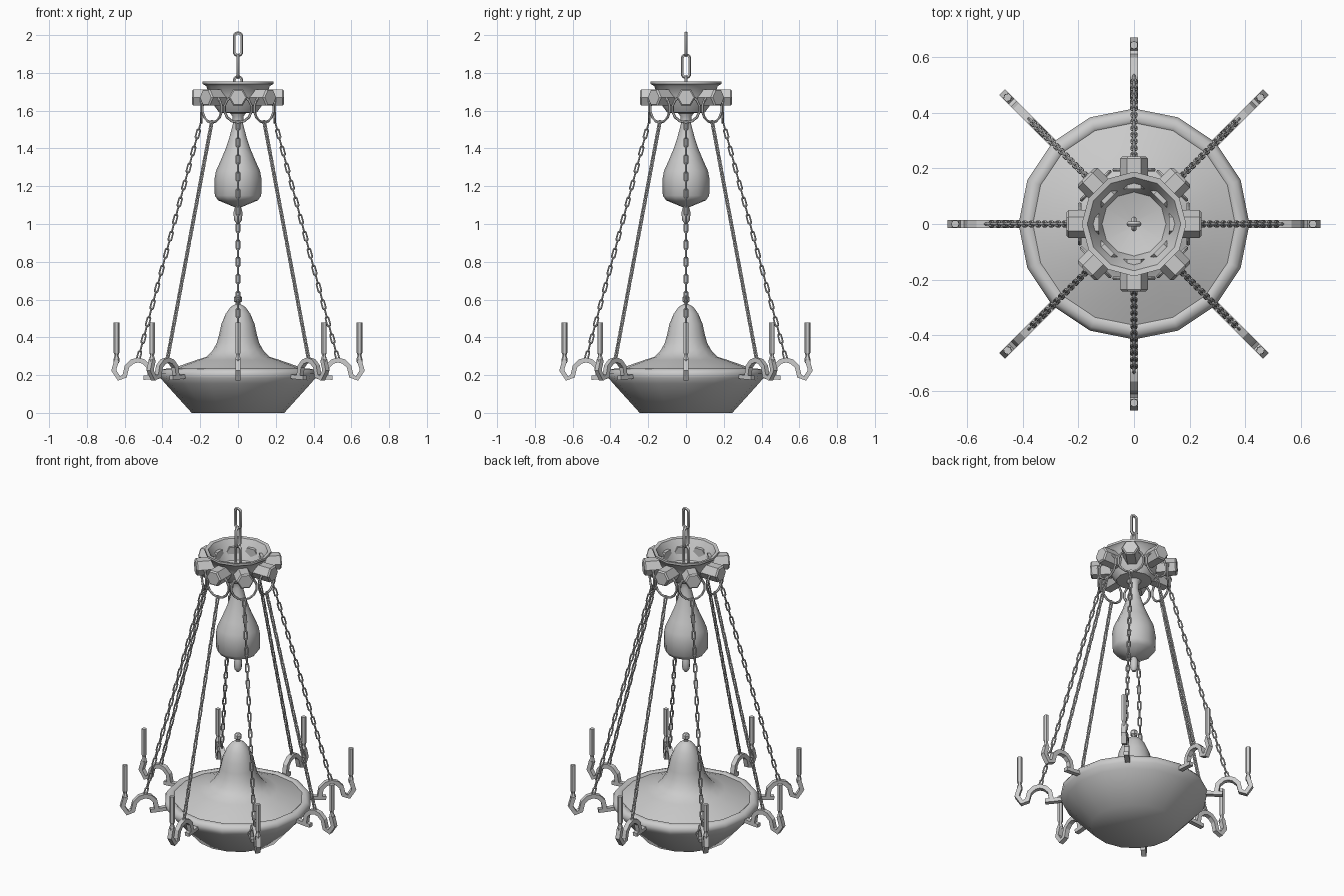
import bpy, bmesh
from math import pi, sin, cos
from mathutils import Vector, Matrix

if "Cube" in bpy.data.objects:
    bpy.data.objects.remove(bpy.data.objects["Cube"])


def finish(name, bm, smooth=None, mesh_only=False):
    bmesh.ops.recalc_face_normals(bm, faces=bm.faces)
    me = bpy.data.meshes.new(name)
    bm.to_mesh(me)
    bm.free()
    if mesh_only:
        return me
    ob = bpy.data.objects.new(name, me)
    bpy.context.collection.objects.link(ob)
    if smooth:
        bpy.ops.object.select_all(action='DESELECT')
        ob.select_set(True)
        bpy.context.view_layer.objects.active = ob
        bpy.ops.object.shade_smooth_by_angle(angle=smooth)
    return ob


def tube(bm, rings, closed=False, caps=True):
    """Skin a list of vertex rings."""
    rings = [[bm.verts.new(p) for p in r] for r in rings]
    pairs = list(zip(rings, rings[1:]))
    if closed:
        pairs.append((rings[-1], rings[0]))
    for a, b in pairs:
        n = len(a)
        for i in range(n):
            j = (i + 1) % n
            bm.faces.new((a[i], a[j], b[j], b[i]))
    if caps and not closed:
        bm.faces.new(rings[0])
        bm.faces.new(rings[-1])


def lathe(name, profile, segs, smooth=0.9, caps=True, closed=False):
    bm = bmesh.new()
    tube(bm, [[(r * cos(2 * pi * i / segs), r * sin(2 * pi * i / segs), z)
               for i in range(segs)] for r, z in profile], closed, caps)
    return finish(name, bm, smooth)


def link(bm, mat, length, width, wire, n=10, sides=5):
    """Stadium-shaped chain link standing along local z."""
    r = width / 2 - wire
    h = length / 2 - width / 2
    rings = []
    for i in range(n):
        a = 2 * pi * (i + 0.5) / n
        d = Vector((cos(a), 0, sin(a)))
        c = d * r + Vector((0, 0, h if sin(a) > 0 else -h))
        rings.append([mat @ (c + d * wire * cos(b) + Vector((0, wire * sin(b), 0)))
                      for b in (2 * pi * k / sides for k in range(sides))])
    tube(bm, rings, closed=True)


def chain(bm, start, end, count, length, width, wire):
    d = end - start
    align = d.to_track_quat('Z', 'Y').to_matrix().to_4x4()
    for i in range(count):
        c = start + d * ((i + 0.5) / count)
        roll = Matrix.Rotation(pi / 2 * (i % 2), 4, 'Z')
        link(bm, Matrix.Translation(c) @ align @ roll, length, width, wire)


def strip(bm, path, half_w, half_t):
    """Rectangular bar following (r, z) points in the xz plane."""
    pts = [Vector((r, 0, z)) for r, z in path]
    rings = []
    for i, p in enumerate(pts):
        t = (pts[min(i + 1, len(pts) - 1)] - pts[max(i - 1, 0)]).normalized()
        n = Vector((-t.z, 0, t.x)) * half_t
        w = Vector((0, half_w, 0))
        rings.append([p + n + w, p + n - w, p - n - w, p - n + w])
    tube(bm, rings)


def around(name, me, count=8):
    for i in range(count):
        ob = bpy.data.objects.new(f"{name}_{i + 1}", me)
        ob.rotation_euler.z = 2 * pi * i / count
        bpy.context.collection.objects.link(ob)


# Hanging chain at the top
bm = bmesh.new()
chain(bm, Vector((0, 0, 2.01)), Vector((0, 0, 1.545)), 4, 0.137, 0.058, 0.009)
finish("hanging_chain", bm, 0.9)

# Open canopy cup
lathe("canopy_cup", [(0.02, 1.585), (0.10, 1.59), (0.125, 1.625), (0.15, 1.68), (0.168, 1.73),
                     (0.188, 1.742), (0.188, 1.755), (0.168, 1.752), (0.145, 1.71),
                     (0.115, 1.64), (0.02, 1.615)], 12, 0.7)

# Central vase body and its drop finial
lathe("vase_body", [(0.05, 1.60), (0.03, 1.57), (0.027, 1.53), (0.045, 1.46), (0.065, 1.40),
                    (0.09, 1.34), (0.117, 1.28), (0.124, 1.24), (0.123, 1.15),
                    (0.105, 1.125), (0.02, 1.09)], 12, 0.7)
lathe("drop_finial", [(0.014, 1.10), (0.018, 1.085), (0.024, 1.06), (0.022, 1.035),
                      (0.02, 1.02), (0.01, 1.005)], 8)

# Lower bowl with rolled rim
lathe("bowl", [(0.245, 0.0), (0.385, 0.155), (0.41, 0.185), (0.415, 0.21), (0.40, 0.23),
               (0.375, 0.235), (0.355, 0.22), (0.35, 0.20)], 16)

# Bell-shaped cover rising from the bowl
lathe("bell_cover", [(0.375, 0.222), (0.30, 0.252), (0.22, 0.28), (0.165, 0.298), (0.135, 0.33),
                     (0.112, 0.37), (0.10, 0.415), (0.088, 0.47), (0.065, 0.525),
                     (0.04, 0.56), (0.015, 0.575)], 16, 1.0)
lathe("top_knob", [(0.015, 0.56), (0.013, 0.585), (0.022, 0.592), (0.022, 0.612),
                   (0.012, 0.622)], 6, 0.5)

# Hexagonal knobs around the canopy
bm = bmesh.new()
tube(bm, [[(r, s * cos(k * pi / 3), 1.67 + s * sin(k * pi / 3)) for k in range(6)]
          for r, s in ((0.125, 0.05), (0.235, 0.05), (0.243, 0.042))])
around("canopy_knob", finish("canopy_knob", bm, mesh_only=True))

# Suspension rings under the knobs
bm = bmesh.new()
link(bm, Matrix.Translation((0.195, 0, 1.61)) @ Matrix.Rotation(pi / 2, 4, 'Z'),
     0.16, 0.16, 0.007, 14, 6)
around("suspension_ring", finish("suspension_ring", bm, mesh_only=True))

# Long support chains
bm = bmesh.new()
chain(bm, Vector((0.195, 0, 1.545)), Vector((0.53, 0, 0.28)), 28, 0.06, 0.026, 0.005)
around("support_chain", finish("support_chain", bm, mesh_only=True))

# Curled arms with a flat bracket into the bowl
bm = bmesh.new()
strip(bm, [(0.462, 0.185), (0.473, 0.245), (0.50, 0.272), (0.53, 0.28), (0.56, 0.272),
           (0.588, 0.245), (0.60, 0.195), (0.63, 0.182), (0.658, 0.225), (0.642, 0.28)],
      0.014, 0.013)
strip(bm, [(0.36, 0.197), (0.46, 0.188), (0.50, 0.186)], 0.014, 0.011)
around("arm", finish("arm", bm, mesh_only=True))

# Candles with tapered sockets
bm = bmesh.new()
tube(bm, [[(0.643 + r * cos(k * pi / 3), r * sin(k * pi / 3), z) for k in range(6)]
          for r, z in ((0.014, 0.265), (0.016, 0.285), (0.010, 0.305), (0.015, 0.318),
                       (0.015, 0.478))])
around("candle", finish("candle", bm, mesh_only=True))
